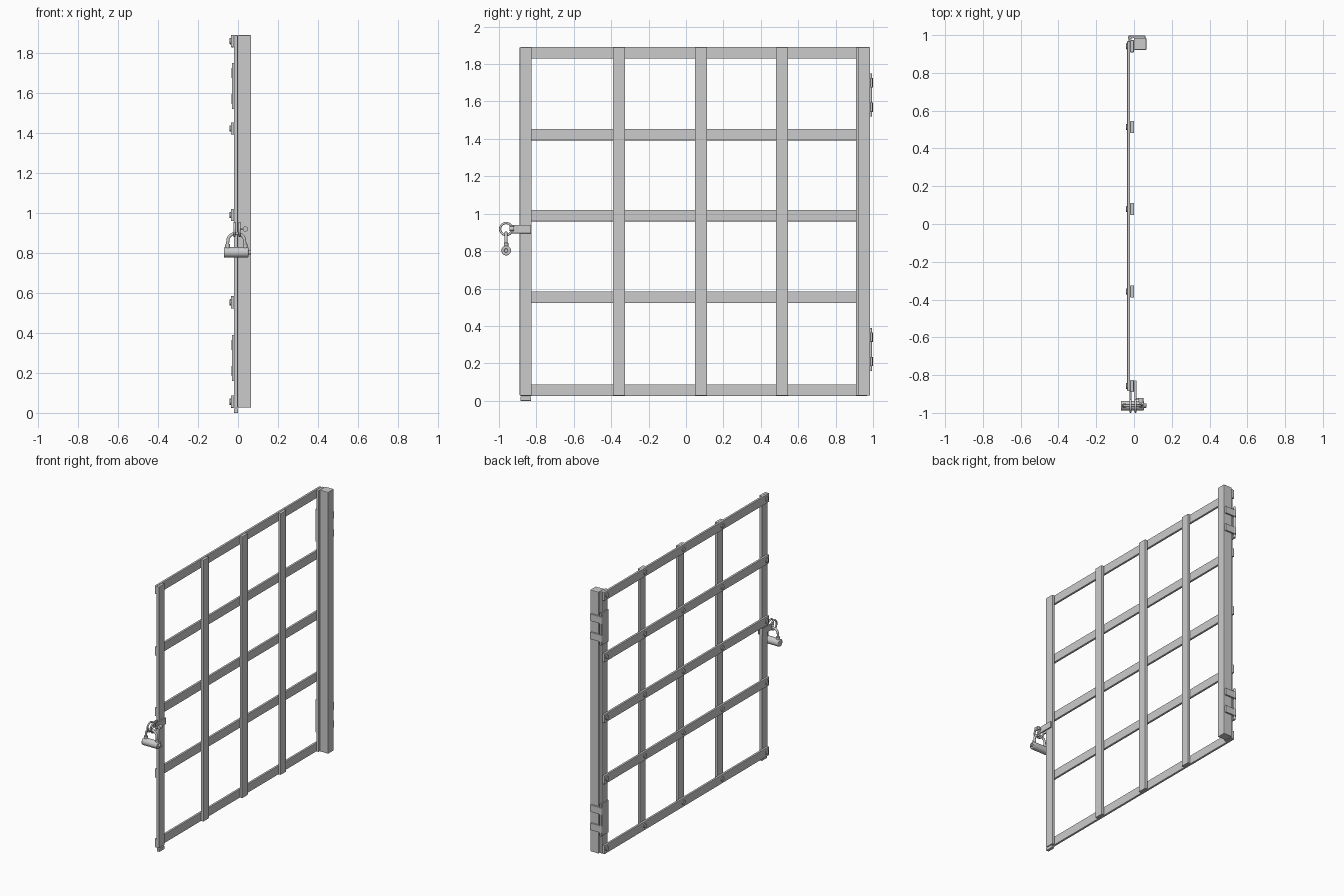
import bpy, math
from mathutils import Vector

if "Cube" in bpy.data.objects:
    bpy.data.objects.remove(bpy.data.objects["Cube"])


def box(name, x, y, z, bevel=0.0):
    bpy.ops.mesh.primitive_cube_add(size=1)
    o = bpy.context.object
    o.name = name
    for i, (a, b) in enumerate((x, y, z)):
        o.location[i] = (a + b) / 2
        o.scale[i] = b - a
    bpy.ops.object.transform_apply(location=False, rotation=False, scale=True)
    if bevel:
        m = o.modifiers.new("bevel", 'BEVEL')
        m.width, m.segments = bevel, 2
    return o


def rod(name, a, b, r, bevel=0.0):
    a, b = Vector(a), Vector(b)
    bpy.ops.mesh.primitive_cylinder_add(vertices=24, radius=r, depth=(b - a).length, location=(a + b) / 2)
    o = bpy.context.object
    o.name = name
    o.rotation_euler = (b - a).to_track_quat('Z', 'Y').to_euler()
    if bevel:
        m = o.modifiers.new("bevel", 'BEVEL')
        m.width, m.segments = bevel, 2
    bpy.ops.object.shade_smooth_by_angle()
    return o


def tube(name, pts, r):
    cu = bpy.data.curves.new(name, 'CURVE')
    cu.dimensions = '3D'
    cu.bevel_depth, cu.bevel_resolution, cu.use_fill_caps = r, 3, True
    s = cu.splines.new('POLY')
    s.points.add(len(pts) - 1)
    for p, c in zip(s.points, pts):
        p.co = (*c, 1)
    s.use_smooth = True
    o = bpy.data.objects.new(name, cu)
    bpy.context.collection.objects.link(o)
    return o


def ring(name, loc, major, minor):
    bpy.ops.mesh.primitive_torus_add(major_segments=32, minor_segments=10, location=loc,
                                     rotation=(0, math.pi / 2, 0), major_radius=major, minor_radius=minor)
    bpy.context.object.name = name
    bpy.ops.object.shade_smooth()


# Square post on the hinge side
box("hinge_post", (0.0, 0.065), (0.922, 0.985), (0.027, 1.89), 0.003)

# Upright flat bars and cross rails of the gate
uprights = [-0.857, -0.358, 0.08, 0.513, 0.941]
rails = [0.056, 0.553, 0.99, 1.423, 1.86]
for y in uprights:
    edge = abs(y) > 0.8
    box("upright_bar", (-0.02, 0.0 if not edge else -0.001), (y - 0.032, y + 0.032), (0.027, 1.89), 0.003)
for z in rails:
    box("cross_rail", (-0.036, -0.02), (-0.885, 0.968), (z - 0.031, z + 0.031), 0.003)
    # Bolt heads where bars cross
    for y in uprights:
        rod("bolt_head", (-0.042, y, z), (-0.034, y, z), 0.016, 0.002)

# Foot plate under the latch upright
box("foot_plate", (-0.02, 0.0), (-0.886, -0.828), (0.0, 0.022), 0.002)

# Hinges: pin, knuckles and two leaves each
for zc in (1.635, 0.275):
    rod("hinge_pin", (-0.02, 0.988, zc - 0.115), (-0.02, 0.988, zc + 0.115), 0.007)
    box("hinge_gate_leaf", (-0.03, -0.02), (0.912, 0.988), (zc - 0.115, zc + 0.115), 0.002)
    for dz in (-0.065, 0.065):
        z = (zc + dz - 0.025, zc + dz + 0.025)
        rod("hinge_knuckle", (-0.02, 0.988, z[0]), (-0.02, 0.988, z[1]), 0.012)
        box("hinge_post_leaf", (-0.02, 0.06), (0.985, 0.997), z, 0.002)

# Latch straps and rings, one on each side of the gate edge
for x in (-0.018, 0.008):
    box("latch_strap", (x - 0.005, x + 0.005), (-0.93, -0.828), (0.895, 0.94), 0.002)
    ring("latch_ring", (x, -0.962, 0.918), 0.032, 0.006)
rod("latch_pin", (0.037, -0.945, 0.92), (0.037, -0.92, 0.92), 0.013)
rod("latch_pin_stem", (0.008, -0.925, 0.92), (0.037, -0.925, 0.92), 0.005)

# Padlock: round body, keyhole stub and shackle through the rings
rod("padlock_body", (-0.07, -0.962, 0.803), (0.052, -0.962, 0.803), 0.026, 0.004)
rod("padlock_key_stub", (0.05, -0.962, 0.803), (0.066, -0.962, 0.803), 0.011, 0.002)
arc = [(-0.009 + 0.042 * math.cos(a), -0.962, 0.862 + 0.036 * math.sin(a))
       for a in [math.pi * i / 16 for i in range(17)]]
tube("padlock_shackle", [(0.037, -0.962, 0.815)] + arc + [(-0.053, -0.962, 0.815)], 0.008)
for x in (-0.052, 0.036):
    rod("shackle_collar", (x, -0.962, 0.82), (x, -0.962, 0.845), 0.012, 0.002)
